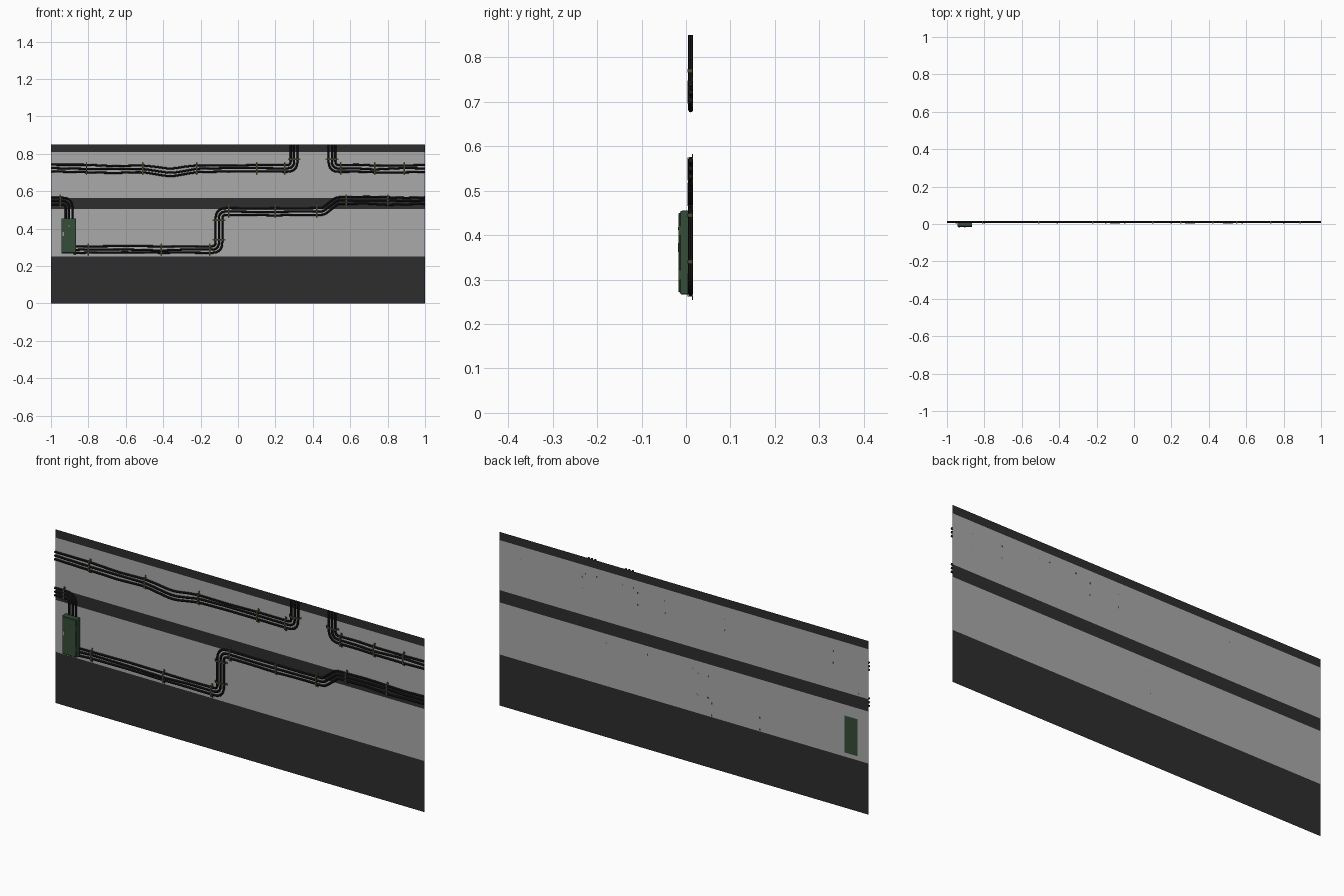
import bpy, bmesh, math, random
from mathutils import Vector

if "Cube" in bpy.data.objects:
    bpy.data.objects.remove(bpy.data.objects["Cube"])

random.seed(4)
WALL_Y, CABLE_Y, CABLE_R, GAP = 0.016, 0.0105, 0.0055, 0.018


def material(name, rgb):
    m = bpy.data.materials.new(name)
    m.diffuse_color = (*rgb, 1)
    m.use_nodes = True
    m.node_tree.nodes["Principled BSDF"].inputs["Base Color"].default_value = m.diffuse_color
    return m


GREY = material("wall grey", (0.40, 0.40, 0.40))
DARK = material("dark band", (0.027, 0.027, 0.028))
BLACK = material("cable black", (0.010, 0.010, 0.011))
BRASS = material("dull brass", (0.075, 0.066, 0.035))
GREEN = material("box green", (0.035, 0.075, 0.040))
STEEL = material("steel", (0.30, 0.30, 0.28))


def add_mesh(name, bm, *mats):
    me = bpy.data.meshes.new(name)
    bmesh.ops.recalc_face_normals(bm, faces=bm.faces)
    bm.to_mesh(me)
    bm.free()
    ob = bpy.data.objects.new(name, me)
    bpy.context.collection.objects.link(ob)
    for m in mats:
        me.materials.append(m)
    return ob


def box(name, lo, hi, mat, bevel=0.0):
    bm = bmesh.new()
    bmesh.ops.create_cube(bm, size=1)
    for v in bm.verts:
        v.co = [lo[i] + (v.co[i] + 0.5) * (hi[i] - lo[i]) for i in range(3)]
    if bevel:
        bmesh.ops.bevel(bm, geom=bm.edges[:], offset=bevel, segments=2, affect='EDGES', profile=0.5)
    return add_mesh(name, bm, mat)


# wall sheet, cut into horizontal bands facing the front
bm = bmesh.new()
levels = [0, 0.25, 0.505, 0.565, 0.81, 0.85]
rows = [[bm.verts.new((x, WALL_Y, z)) for x in (-1, 1)] for z in levels]
for i in range(5):
    f = bm.faces.new((rows[i][0], rows[i][1], rows[i + 1][1], rows[i + 1][0]))
    f.material_index = 1 - i % 2
wall = add_mesh("wall_panel", bm, GREY, DARK)
bm = bmesh.new()
bm.from_mesh(wall.data)
if bm.faces[:][0].normal.y > 0:
    bmesh.ops.reverse_faces(bm, faces=bm.faces)
bm.to_mesh(wall.data)
bm.free()


def fillet(pts, lane):
    """Round a path's corners; sharp corners stay concentric between lanes."""
    out = [pts[0]]
    for a, p, b in zip(pts, pts[1:], pts[2:]):
        d1, d2 = (p - a).normalized(), (b - p).normalized()
        turn = math.atan2(d1.x * d2.y - d1.y * d2.x, d1.dot(d2))
        if abs(turn) < 0.001:
            out.append(p)
            continue
        r = 0.038 - lane * math.copysign(1, turn) if abs(turn) > 0.6 else 0.5
        t = min(r * math.tan(abs(turn) / 2), 0.48 * (p - a).length, 0.48 * (b - p).length)
        s, e = p - d1 * t, p + d2 * t
        for k in range(6):
            u = k / 5
            out.append(s * (1 - u) ** 2 * 0.95 + p * 2 * u * (1 - u) + e * u * u
                       + s * (1 - u) ** 2 * 0.05)
    return out + [pts[-1]]


def cable_run(name, path):
    """Three parallel cables along a path of (x, z) points."""
    path = [Vector(p) for p in path]
    dirs = [(b - a).normalized() for a, b in zip(path, path[1:])]
    for n in (-1, 0, 1):
        lane, pts = n * GAP, []
        for i, p in enumerate(path):
            d1, d2 = dirs[max(i - 1, 0)], dirs[min(i, len(dirs) - 1)]
            n1, n2 = Vector((-d1.y, d1.x)), Vector((-d2.y, d2.x))
            q = p + (n1 + n2) * lane / (1 + n1.dot(n2))
            if 0 < i < len(path) - 1 and d1.dot(d2) > 0.9:   # slack
                q.y += random.uniform(-0.004, 0.003)
            pts.append(q)
        cu = bpy.data.curves.new(name, 'CURVE')
        cu.dimensions, cu.bevel_depth, cu.bevel_resolution = '3D', CABLE_R, 2
        cu.use_fill_caps = True
        line = fillet(pts, lane)
        sp = cu.splines.new('POLY')
        sp.points.add(len(line) - 1)
        for sp_p, q in zip(sp.points, line):
            sp_p.co = (q.x, CABLE_Y, q.y, 1)
        cu.materials.append(BLACK)
        ob = bpy.data.objects.new(f"{name}_{n + 2}", cu)
        bpy.context.collection.objects.link(ob)
        bpy.ops.object.select_all(action='DESELECT')
        ob.select_set(True)
        bpy.context.view_layer.objects.active = ob
        bpy.ops.object.convert(target='MESH')
        bpy.ops.object.shade_smooth_by_angle()


cable_run("upper_left_cable", [(-1, .724), (-.81, .722), (-.66, .719), (-.51, .722), (-.44, .712), (-.36, .700),
                               (-.28, .712), (-.22, .718), (-.06, .722), (.10, .722), (.30, .722), (.30, .85)])
cable_run("upper_right_cable", [(.502, .85), (.502, .722), (.64, .722), (.73, .720), (.89, .722), (1, .722)])
cable_run("box_top_cable", [(-.903, .45), (-.903, .548), (-1, .548)])
cable_run("lower_cable", [(-.88, .286), (-.80, .288), (-.60, .292), (-.41, .287), (-.28, .288), (-.102, .288),
                          (-.102, .492), (.08, .492), (.20, .490), (.32, .492), (.455, .492), (.53, .55),
                          (.69, .553), (.80, .548), (.90, .55), (1, .55)])


def clip(x, z, upright=False):
    """Strap across three cables: bridge, two feet, two screw heads."""
    bm = bmesh.new()
    h, w = 0.026, 0.004
    prof = [(-.034, WALL_Y), (-.034, .013), (-h, .013), (-h, .003), (h, .003), (h, .013),
            (.034, .013), (.034, WALL_Y), (h - .002, WALL_Y), (h - .002, .005), (2 * .001 - h, .005), (.002 - h, WALL_Y)]
    ends = []
    for s in (-w, w):
        ends.append([bm.verts.new((x + a, y, z + s) if upright else (x + s, y, z + a)) for a, y in prof])
        bm.faces.new(ends[-1])
    for i in range(len(prof)):
        j = (i + 1) % len(prof)
        bm.faces.new((ends[0][i], ends[0][j], ends[1][j], ends[1][i]))
    add_mesh("cable_clip", bm, BRASS)


for x in (-.81, -.51, -.22, .10, .25, .55, .73, .89):
    clip(x, .722)
for x in (-.80, -.41, -.15):
    clip(x, .288)
for x in (-.05, .20, .42):
    clip(x, .492)
for x in (-.95, .58, .80):
    clip(x, .549)
for x, z in ((.30, .77), (.502, .77), (-.102, .34), (-.102, .445)):
    clip(x, z, True)

# junction box with a raised door, hinges and a lock
box("junction_box", (-.945, -.013, .266), (-.865, WALL_Y, .455), GREEN, .004)
box("box_door", (-.941, -.017, .271), (-.869, -.010, .450), GREEN, .003)
for z in (.31, .41):
    box("door_hinge", (-.873, -.0165, z - .010), (-.867, -.010, z + .010), GREEN)
box("door_latch", (-.938, -.018, .362), (-.931, -.015, .382), STEEL)
box("door_lamp", (-.909, -.018, .411), (-.902, -.015, .418), STEEL)
